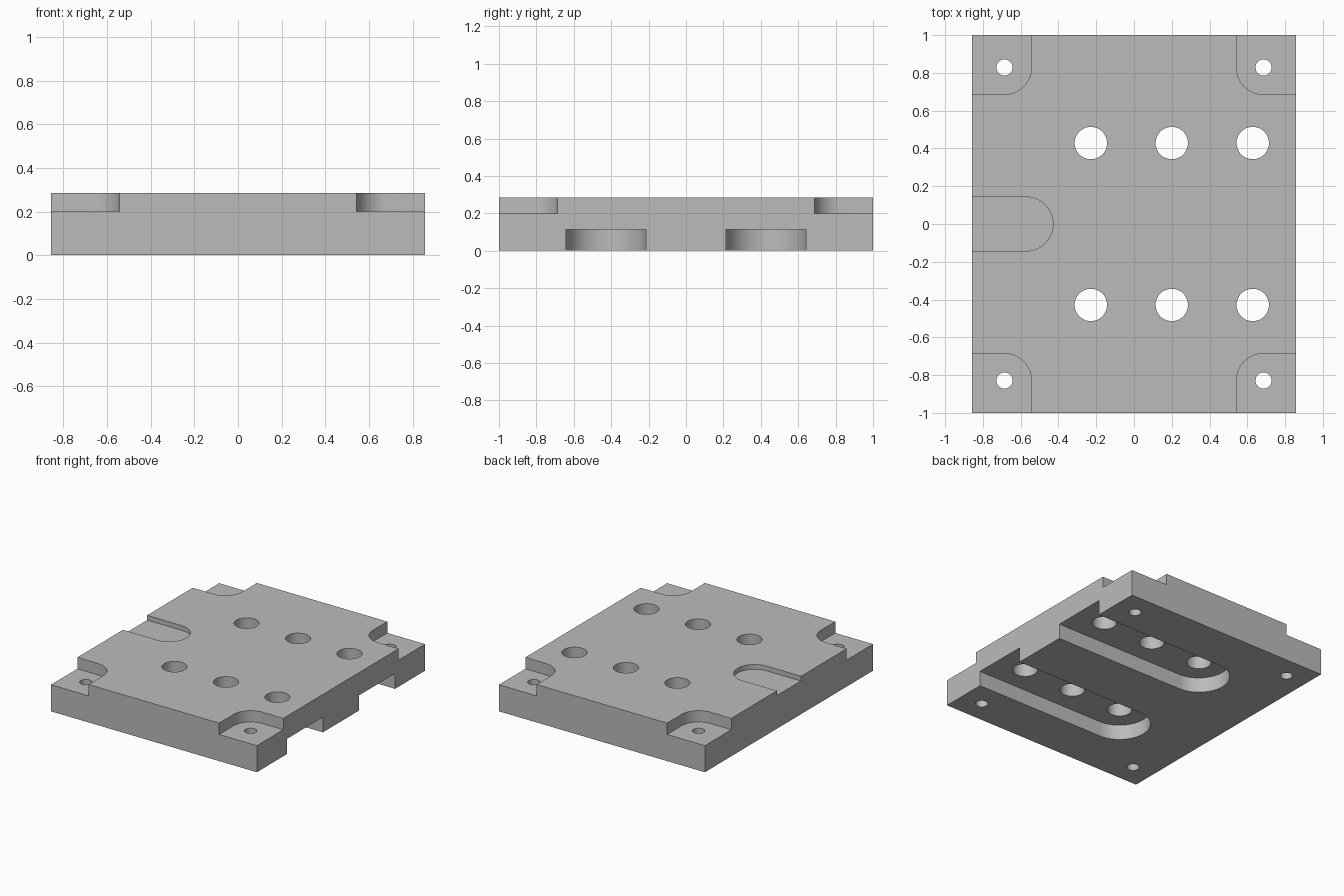
import bpy, bmesh
from math import sin, cos, pi

U = 1 / 7            # drawing unit: the plate is 12 x 14 x 2 units
TOP = 2

cube = bpy.data.objects.get("Cube")
if cube:
    bpy.data.objects.remove(cube, do_unlink=True)

grey = bpy.data.materials.new("machined grey")
grey.use_nodes = True
colour = (0.5, 0.5, 0.5, 1)
grey.diffuse_color = colour
grey.node_tree.nodes["Principled BSDF"].inputs["Base Color"].default_value = colour


def arc(cx, cy, r, start, end, steps):
    angles = [start + (end - start) * i / steps for i in range(steps + 1)]
    return [(cx + r * cos(a), cy + r * sin(a)) for a in angles]


def prism(name, outline, z0, z1):
    """Extrude a closed outline from z0 to z1."""
    bm = bmesh.new()
    face = bm.faces.new([bm.verts.new((x * U, y * U, z0 * U)) for x, y in outline])
    new = bmesh.ops.extrude_face_region(bm, geom=[face])["geom"]
    verts = [v for v in new if isinstance(v, bmesh.types.BMVert)]
    bmesh.ops.translate(bm, verts=verts, vec=(0, 0, (z1 - z0) * U))
    bmesh.ops.recalc_face_normals(bm, faces=bm.faces)
    mesh = bpy.data.meshes.new(name)
    bm.to_mesh(mesh)
    bm.free()
    mesh.materials.append(grey)
    obj = bpy.data.objects.new(name, mesh)
    bpy.context.collection.objects.link(obj)
    return obj


def hole(name, x, y, r):
    return prism(name, arc(x, y, r, 0, 2 * pi, 48)[:-1], -1, TOP + 1)


plate = prism("base_plate", [(-6, -7), (6, -7), (6, 7), (-6, 7)], 0, TOP)
cutters = []

# Rounded corner pockets with a screw hole in each
for sx in (-1, 1):
    for sy in (-1, 1):
        outline = [(7, 8), (3.8, 8)] + arc(4.8, 5.8, 1, pi, 1.5 * pi, 16) + [(7, 4.8)]
        outline = [(sx * x, sy * y) for x, y in outline]
        cutters.append(prism("corner_pocket_cutter", outline, 1.4, TOP + 1))
        cutters.append(hole("screw_hole_cutter", sx * 4.8, sy * 5.8, 0.3))

# Shallow round-ended slot in the top, open on the right side
slot = [(-7, -1)] + arc(-4, 0, 1, -pi / 2, pi / 2, 32) + [(-7, 1)]
cutters.append(prism("top_slot_cutter", slot, TOP - 0.25, TOP + 1))

# Two underside channels, open on the left side, with three large holes each
for y in (-3, 3):
    channel = [(7, y + 1.5)] + arc(-1.6, y, 1.5, pi / 2, 1.5 * pi, 32) + [(7, y - 1.5)]
    cutters.append(prism("channel_cutter", channel, -1, 0.8))
    for x in (-1.6, 1.4, 4.4):
        cutters.append(hole("large_hole_cutter", x, y, 0.6))

# Cut everything out of the plate
for cutter in cutters:
    cutter.hide_render = True
    mod = plate.modifiers.new(cutter.name, 'BOOLEAN')
    mod.operation = 'DIFFERENCE'
    mod.solver = 'EXACT'
    mod.object = cutter

depsgraph = bpy.context.evaluated_depsgraph_get()
result = bpy.data.meshes.new_from_object(plate.evaluated_get(depsgraph))
plate.modifiers.clear()
plate.data = result
result.name = "base_plate"
for cutter in cutters:
    bpy.data.objects.remove(cutter, do_unlink=True)

# Smooth walls on the curves, sharp edges elsewhere
bpy.ops.object.select_all(action='DESELECT')
plate.select_set(True)
bpy.context.view_layer.objects.active = plate
bpy.ops.object.shade_smooth_by_angle(angle=pi / 6)
